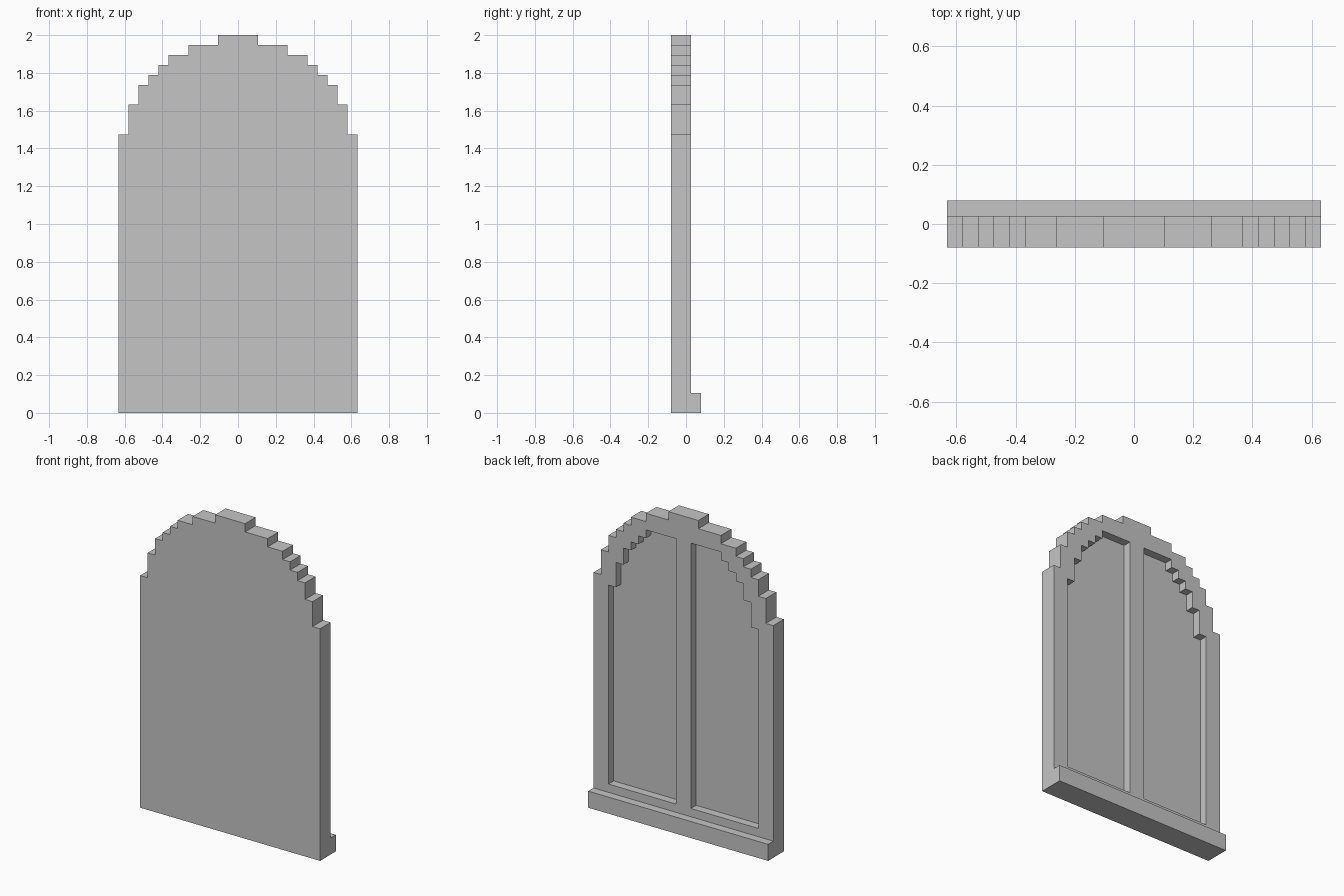
import bpy
import bmesh

U = 2 / 38  # one block

cube = bpy.data.objects.get("Cube")
if cube:
    bpy.data.objects.remove(cube, do_unlink=True)

grey = bpy.data.materials.new("light stone grey")
grey.use_nodes = True
COLOUR = (0.56, 0.56, 0.56, 1)
grey.diffuse_color = COLOUR
grey.node_tree.nodes["Principled BSDF"].inputs["Base Color"].default_value = COLOUR

# Stepped arch: (half width, height of the step's top), in blocks
ARCH = [(12, 28), (11, 31), (10, 33), (9, 34), (8, 35), (7, 36), (5, 37), (2, 38)]


def staircase(steps, bottom):
    """Right-hand outline of an arch, from its foot to its top."""
    points, z = [], bottom
    for half, top in steps:
        points += [(half, z), (half, top)]
        z = top
    return points


def extrude_profile(name, points, y0, y1):
    """Solid made from an x-z outline, stretched between two depths."""
    bm = bmesh.new()
    face = bm.faces.new([bm.verts.new((x * U, y0 * U, z * U)) for x, z in points])
    out = bmesh.ops.extrude_face_region(bm, geom=[face])["geom"]
    verts = [v for v in out if isinstance(v, bmesh.types.BMVert)]
    bmesh.ops.translate(bm, verts=verts, vec=(0, (y1 - y0) * U, 0))
    bmesh.ops.recalc_face_normals(bm, faces=bm.faces)
    mesh = bpy.data.meshes.new(name)
    bm.to_mesh(mesh)
    bm.free()
    mesh.materials.append(grey)
    obj = bpy.data.objects.new(name, mesh)
    bpy.context.collection.objects.link(obj)
    return obj


# Arched window body
right = staircase(ARCH, 0)
left = [(-x, z) for x, z in reversed(right)]
body = extrude_profile("window_body", right + left, -1.5, 0.5)

# Two pane recesses in the back, following the arch and leaving a mullion
pane_steps = [(half - 2, top - 1) for half, top in ARCH[:6]]
pane = staircase(pane_steps, 3) + [(1, pane_steps[-1][1]), (1, 3)]
for side, sign in (("left", 1), ("right", -1)):
    cutter = extrude_profile(side + "_pane_cutter",
                             [(sign * x, z) for x, z in pane], -0.5, 1.5)
    cutter.hide_render = True
    cutter.hide_set(True)
    cut = body.modifiers.new(side + "_pane", "BOOLEAN")
    cut.operation = "DIFFERENCE"
    cut.solver = "EXACT"
    cut.object = cutter

# Sill along the foot of the back
extrude_profile("window_sill", [(-12, 0), (12, 0), (12, 2), (-12, 2)], 0.5, 1.5)
